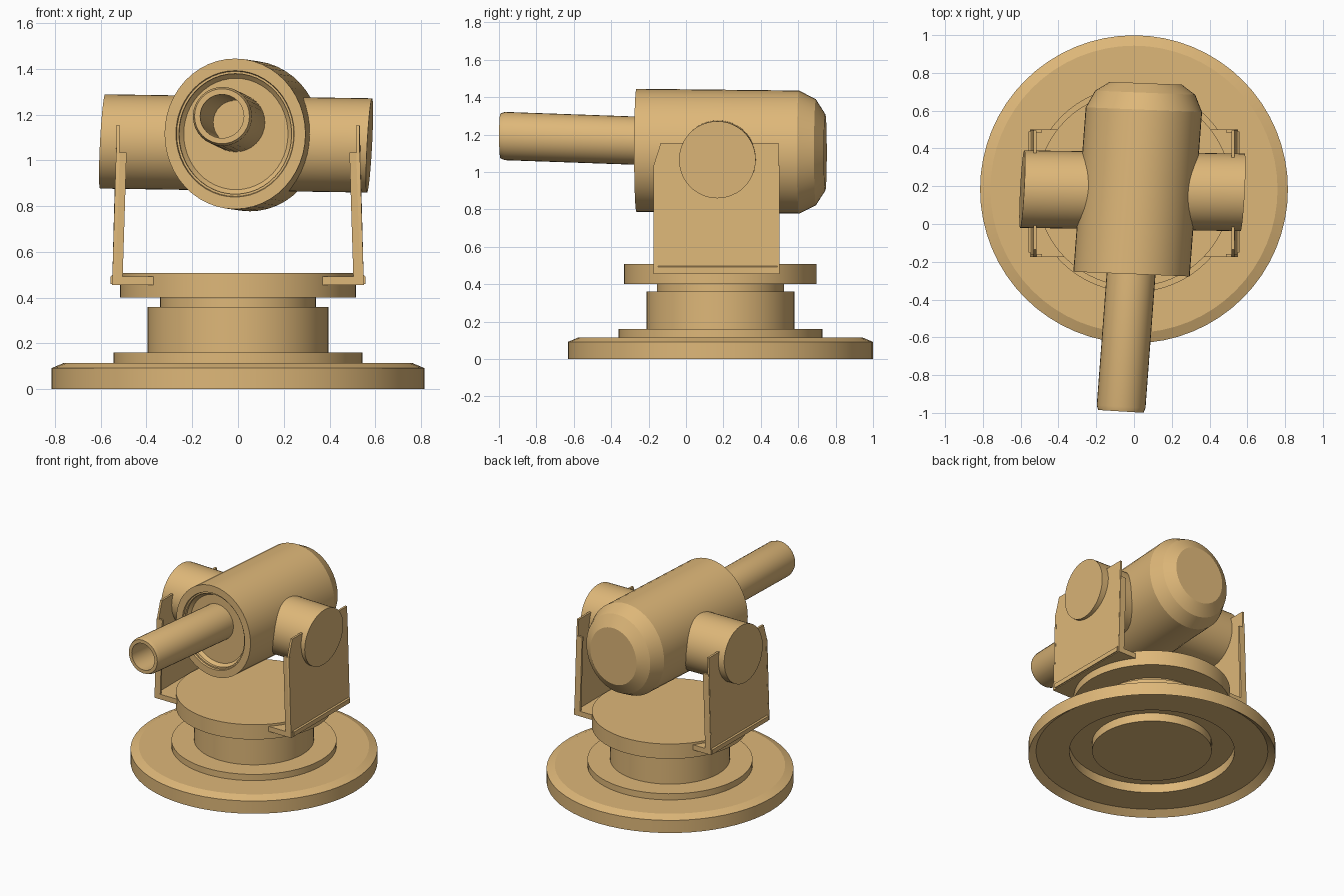
import bpy, bmesh, math
from mathutils import Vector as V

if "Cube" in bpy.data.objects:
    bpy.data.objects.remove(bpy.data.objects["Cube"])

tan = bpy.data.materials.new("tan_paint")
tan.diffuse_color = (0.73, 0.475, 0.19, 1)
tan.use_nodes = True
tan.node_tree.nodes["Principled BSDF"].inputs["Base Color"].default_value = tan.diffuse_color


def finish(name, bm):
    bmesh.ops.recalc_face_normals(bm, faces=bm.faces)
    me = bpy.data.meshes.new(name)
    bm.to_mesh(me)
    bm.free()
    me.materials.append(tan)
    me.polygons.foreach_set("use_smooth", [True] * len(me.polygons))
    me.set_sharp_from_angle(angle=math.radians(21))
    ob = bpy.data.objects.new(name, me)
    bpy.context.collection.objects.link(ob)
    return ob


def turned(name, profile, origin, axis, e1, e2, sides):
    """Turned part: (distance along axis, radius) profile swept in the plane e1, e2, capped."""
    bm = bmesh.new()
    o, a, e1, e2 = V(origin), V(axis), V(e1), V(e2)
    rings = []
    for t, r in profile:
        ring = []
        for i in range(sides):
            w = 2 * math.pi * i / sides
            ring.append(bm.verts.new(o + a * t + (e1 * math.cos(w) + e2 * math.sin(w)) * r))
        rings.append(ring)
    for p, q in zip(rings, rings[1:]):
        for i in range(sides):
            j = (i + 1) % sides
            bm.faces.new((p[i], p[j], q[j], q[i]))
    bm.faces.new(rings[0])
    bm.faces.new(rings[-1])
    return finish(name, bm)


def prism(bm, outline, offset):
    """Extrude a flat outline by an offset vector."""
    lo = [bm.verts.new(p) for p in outline]
    hi = [bm.verts.new(V(p) + V(offset)) for p in outline]
    bm.faces.new(lo)
    bm.faces.new(hi)
    for i in range(len(lo)):
        j = (i + 1) % len(lo)
        bm.faces.new((lo[i], lo[j], hi[j], hi[i]))


# Round pedestal, stacked from the floor up; the underside is hollowed
def upright(name, profile):
    turned(name, profile, (0, 0.184, 0), (0, 0, 1), (1, 0, 0), (0, 1, 0), 64)


upright("base_plate", [(.04, .395), (.10, .395), (.10, .545), (.036, .545), (.036, .765),
                       (0, .815), (.092, .815), (.115, .76), (.115, .545), (.16, .545)])
upright("column", [(.16, .395), (.36, .395), (.36, .34), (.40, .34)])
upright("turntable", [(.40, .515), (.508, .515)])

# Tilted main housing with a stepped recess in front and a rounded back
turned("housing", [(.05, .74), (.03, .80), (.012, .80), (.012, .83), (0, .84), (0, 1),
                   (.87, 1), (.96, .86), (1.01, .62)],
       (-.013, -.265, 1.116), (.075, 1, -.011), (.308, -.0125, 0), (0, 0, .329), 48)

# Hollow barrel
turned("barrel", [(.76, .74), (0, .74), (0, .93), (.025, 1), (.79, 1)],
       (-.07, -.992, 1.193), (.075, 1, -.035), (.129, -.008, 0), (0, 0, .129), 32)

# Cross trunnion through the housing
turned("trunnion", [(-.592, 1), (.575, 1)],
       (0, .176, 1.074), (1, -.015, -.015), (.011, .205, 0), (.011, 0, .206), 48)

# Side brackets: leaning plate, two inward flanges, a foot and an outer lip
for side, label in ((-1, "left"), (1, "right")):
    def pt(x, y, z):
        return (side * x, y, z)

    def lean(z):
        return .55 - .018 * min(1, (z - .46) / .57)

    bm = bmesh.new()
    plate = [(-.175, .46), (-.175, 1.03), (-.135, 1.155), (.495, 1.155), (.495, .46)]
    prism(bm, [pt(lean(z), y, z) for y, z in plate], pt(-.015, 0, 0))
    for y in (-.175, .485):
        prism(bm, [pt(.55, y, .46), pt(.533, y, 1.035), pt(.487, y, 1.035), pt(.505, y, .46)],
              (0, .015, 0))
    prism(bm, [pt(.37, -.175, .455), pt(.55, -.175, .455), pt(.55, -.175, .492),
               pt(.37, -.175, .492)], (0, .675, 0))
    prism(bm, [pt(.54, -.15, .46), pt(.558, -.15, .46), pt(.558, -.15, .492), pt(.54, -.15, .505)],
          (0, .64, 0))
    finish(label + "_bracket", bm)
